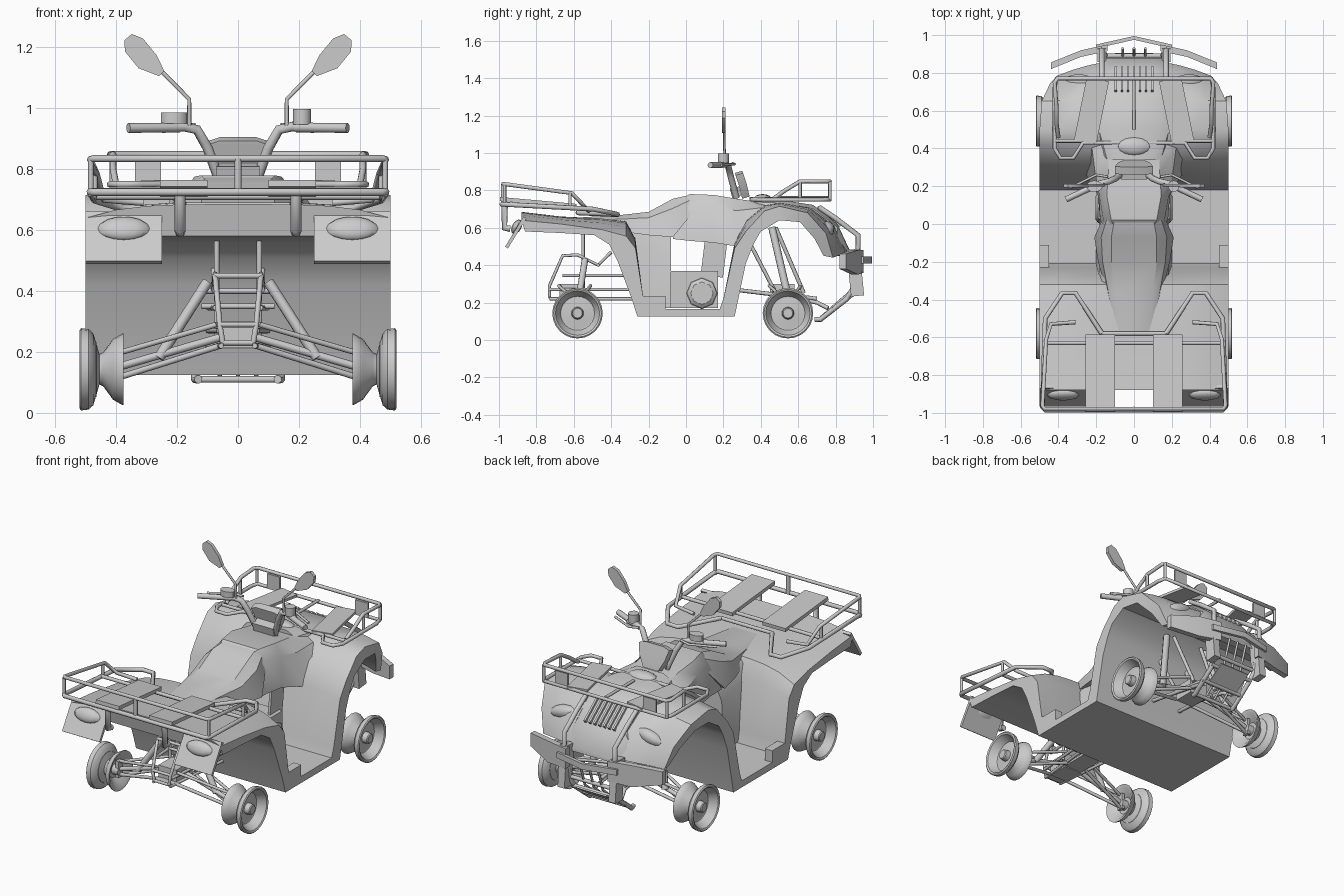
import bpy, bmesh, math
from mathutils import Vector, Matrix

if "Cube" in bpy.data.objects:
    bpy.data.objects.remove(bpy.data.objects["Cube"])


def finish(name, bm, angle=32):
    bmesh.ops.recalc_face_normals(bm, faces=bm.faces)
    me = bpy.data.meshes.new(name)
    bm.to_mesh(me)
    bm.free()
    for p in me.polygons:
        p.use_smooth = True
    me.set_sharp_from_angle(angle=math.radians(angle))
    ob = bpy.data.objects.new(name, me)
    bpy.context.collection.objects.link(ob)
    return ob


def rings(name, loops, cap=True):
    """Skin a row of closed loops of equal length."""
    bm = bmesh.new()
    vs = [[bm.verts.new(p) for p in lp] for lp in loops]
    n = len(loops[0])
    for a, b in zip(vs, vs[1:]):
        for i in range(n):
            bm.faces.new((a[i], a[(i + 1) % n], b[(i + 1) % n], b[i]))
    if cap:
        bm.faces.new(vs[0])
        bm.faces.new(vs[-1])
    return finish(name, bm)


def loft(name, stations):
    """Stations: y, top half width, bottom half width, bottom z, top z."""
    return rings(name, [[(-wb, y, zb), (-wt * .6 - wb * .4, y, zt - .25 * (zt - zb)), (-wt * .8, y, zt),
                         (wt * .8, y, zt), (wt * .6 + wb * .4, y, zt - .25 * (zt - zb)), (wb, y, zb)]
                        for y, wt, wb, zb, zt in stations])


def tube(name, pts, r=.011, closed=False, mirror=False):
    for s in ((1, -1) if mirror else (1,)):
        cu = bpy.data.curves.new(name, 'CURVE')
        cu.dimensions = '3D'
        cu.bevel_depth, cu.bevel_resolution, cu.use_fill_caps = r, 2, True
        sp = cu.splines.new('POLY')
        sp.points.add(len(pts) - 1)
        for q, p in zip(sp.points, pts):
            q.co = (p[0] * s, p[1], p[2], 1)
        sp.use_cyclic_u = closed
        bpy.context.collection.objects.link(bpy.data.objects.new(name, cu))


def box(name, c, size, rx=0, mirror=False, rz=0):
    for s in ((1, -1) if mirror else (1,)):
        bm = bmesh.new()
        m = (Matrix.Translation((c[0] * s, c[1], c[2])) @ Matrix.Rotation(rz * s, 4, 'Z')
             @ Matrix.Rotation(rx, 4, 'X') @ Matrix.Diagonal((*size, 1)))
        bmesh.ops.create_cube(bm, size=1, matrix=m)
        finish(name, bm)


def lathe(name, prof, y, z, side, n=24):
    """Spin (x, radius) points about the x axis."""
    bm = bmesh.new()
    vs = [bm.verts.new((x * side, y, z + r)) for x, r in prof]
    es = [bm.edges.new(e) for e in zip(vs, vs[1:])]
    bmesh.ops.spin(bm, geom=vs + es, cent=(0, y, z), axis=(1, 0, 0), angle=2 * math.pi, steps=n)
    bmesh.ops.remove_doubles(bm, verts=bm.verts, dist=1e-4)
    finish(name, bm)


def can(name, c, r, h):
    """Short upright round reservoir."""
    bm = bmesh.new()
    bmesh.ops.create_cone(bm, cap_ends=True, segments=14, radius1=r[0], radius2=r[0], depth=h,
                          matrix=Matrix.Translation(c) @ Matrix.Diagonal((1, r[1] / r[0], 1, 1)))
    finish(name, bm)


def ellipsoid(name, c, size, rot=(0, 0), mirror=False):
    for s in ((1, -1) if mirror else (1,)):
        bm = bmesh.new()
        m = (Matrix.Translation((c[0] * s, c[1], c[2])) @ Matrix.Rotation(rot[1] * s, 4, 'Y')
             @ Matrix.Rotation(rot[0], 4, 'X') @ Matrix.Diagonal((*size, 1)))
        bmesh.ops.create_uvsphere(bm, u_segments=12, v_segments=8, radius=1, matrix=m)
        finish(name, bm)


# Full-width body shell: upper y,z  lower y,z  crown of the upper side
shell = [(-.88, .64, -.86, .58, .045), (-.67, .62, -.67, .572, .04), (-.45, .59, -.49, .56, .06),
         (-.32, .555, -.41, .51, .08), (-.27, .49, -.365, .42, .05), (-.23, .235, -.29, .22, 0),
         (-.21, .165, -.26, .125, 0), (.18, .165, .18, .125, 0),
         (.20, .22, .26, .125, 0), (.26, .49, .32, .41, .03), (.32, .58, .36, .51, .06),
         (.42, .69, .40, .58, .03), (.50, .715, .50, .64, .02), (.66, .68, .62, .63, .03),
         (.80, .57, .74, .54, .04), (.87, .44, .82, .45, .02)]
cols = [i / 5 for i in range(-5, 6)]
loops = []
for yu, zu, yl, zl, cr in shell:
    k = max(0, (yu - .55) / .33) ** 2
    w, bow = .5 - .1 * k, .09 * k
    up = [(w * t, yu - bow * t * t, zu + cr * (1 - t ** 4)) for t in cols]
    low = [(w * t, yl - bow * t * t, zl) for t in reversed(cols)]
    loops.append(up + low)
rings("body_shell", loops)
box("footwell_curb", (.475, -.175, .19), (.05, .13, .09), 0, True)

# Centre body, seat, tank cowl and nose
loft("centre_body", [(-.6, .1, .14, .59, .645), (-.43, .14, .18, .57, .64), (-.33, .17, .2, .5, .63),
                     (-.24, .17, .2, .17, .62), (-.08, .17, .2, .17, .56)])
loft("seat", [(-.57, .1, .11, .6, .655), (-.35, .13, .15, .58, .668), (-.2, .15, .19, .56, .685),
              (-.07, .15, .21, .55, .755), (.02, .13, .17, .66, .775)])
loft("tank_cover", [(-.07, .1, .19, .54, .72), (.02, .15, .18, .53, .78), (.15, .18, .19, .52, .775),
                    (.27, .17, .26, .5, .755), (.4, .17, .3, .62, .735), (.5, .15, .25, .66, .72)])
loft("nose", [(.34, .11, .19, .66, .765), (.5, .17, .21, .68, .75), (.68, .15, .2, .64, .722),
              (.81, .14, .19, .55, .62), (.88, .12, .16, .44, .47)])
for i in range(-3, 4):
    box("grille_bar", (.032 * i, .765, .66), (.012, .16, .02), -.67)
ellipsoid("headlight", (.29, .75, .59), (.09, .045, .04), (.6, .25), True)
box("leg_shield_inner", (.15, .15, .44), (.015, .12, .2), -.12, True)

# Engine with octagonal side cover
box("engine", (0, .045, .27), (.36, .25, .2))
for s in (1, -1):
    lathe("engine_cover", [(.17, 0), (.17, .085), (.19, .08), (.205, .06), (.205, 0)], .085, .25, s, 8)

# Rear mud flaps with lamps
box("mud_flap", (.375, -.91, .575), (.25, .018, .19), -.55, True)
ellipsoid("tail_lamp", (.375, -.905, .605), (.085, .025, .042), (-.5, 0), True)

# Wheels
rim = [(.505, 0), (.505, .025), (.5, .03), (.47, .033), (.465, .09), (.49, .105), (.515, .118),
       (.52, .128), (.515, .135), (.49, .132), (.475, .118), (.462, .075), (.455, .05), (.443, .055),
       (.41, .1), (.38, .117), (.376, .117), (.38, .1), (.42, .05), (.42, .03), (.38, .028), (.38, 0)]
for y in (-.58, .545):
    for s in (1, -1):
        lathe("wheel", rim, y, .143, s)

# Suspension arms, axles and shocks
for y, name in ((-.58, "rear"), (.545, "front")):
    for d in (-.1, .07):
        tube(name + "_upper_arm", [(.38, y, .2), (.07, y + d, .29)], .009, mirror=True)
        tube(name + "_lower_arm", [(.38, y, .12), (.06, y + d, .22)], .01, mirror=True)
    tube(name + "_axle", [(.42, y, .143), (.05, y, .25)], .013, mirror=True)
    box(name + "_hub", (.388, y, .155), (.02, .04, .1), mirror=True)
    box(name + "_differential", (0, y - .03, .255), (.12, .13, .09))
tube("rear_shock", [(.26, -.58, .18), (.1, -.54, .43)], .018, mirror=True)
tube("front_shock", [(.25, .555, .19), (.14, .46, .6)], .02, mirror=True)

# Rear and front frame tubes
for z in (.22, .27, .345):
    tube("rear_frame_rail", [(.055 + (z - .22) * .15, -.73 if z < .3 else -.66, z), (.1, -.28, z)], .009, mirror=True)
tube("rear_frame_hoop", [(.05, -.73, .23), (.06, -.73, .29), (.075, -.66, .45), (.075, -.58, .455),
                         (.08, -.47, .4), (.08, -.4, .47)], .009, mirror=True)
tube("rear_frame_post", [(.07, -.55, .25), (.07, -.55, .57)], .009, mirror=True)
for y, z, w in ((-.73, .23, .05), (-.73, .29, .06), (-.66, .45, .075), (-.47, .4, .11), (-.55, .35, .12)):
    tube("frame_cross_tube", [(-w, y, z), (w, y, z)], .009)
box("rear_frame_plate", (0, -.49, .222), (.12, .46, .014))
tube("front_frame_strut", [(.1, .34, .52), (.08, .48, .25), (.08, .7, .22)], .011, mirror=True)
tube("front_frame_brace", [(.1, .48, .6), (.08, .63, .25)], .011, mirror=True)
tube("front_frame_rail", [(.1, .25, .27), (.08, .5, .24), (.08, .7, .2), (.1, .76, .17)], .011, mirror=True)

# Front bumper: uprights, skid, wings and pointed bar
tube("bumper_upright", [(.17, .71, .71), (.17, .8, .65), (.17, .92, .56), (.17, .92, .45), (.15, .89, .27),
                        (.14, .86, .22), (.14, .72, .11), (.13, .69, .11)], .014, mirror=True)
tube("skid_bar", [(-.14, .71, .11), (.14, .71, .11)], .011)
for y, z in ((.79, .165), (.87, .23), (.89, .29)):
    tube("bumper_cross_bar", [(-.15, y, z), (.15, y, z)], .012)
plan = [(-.2, .93), (0, .975), (.2, .93)]
rings("bumper_bar", [[(x, y, .41), (x, y + .02, .41), (x, y + .02, .445), (x, y, .445)] for x, y in plan])
for s in (1, -1):
    rings("bumper_wing", [[(x * s, y, a), (x * s, y + .035, a), (x * s, y + .035, b), (x * s, y, b)]
                          for x, y, a, b in ((.14, .915, .36, .48), (.28, .885, .35, .48), (.44, .82, .38, .46))])
box("bumper_upright_guard", (.17, .905, .36), (.045, .07, .25), .1, True)
box("bumper_skid_plate", (0, .84, .2), (.2, .15, .01), .6)
for x in (-.06, 0, .06):
    tube("lower_basket_bar", [(x, .93, .41), (x, .88, .26), (x, .72, .12)], .007)

# Rear rack
tube("rear_rack_top_rail", [(x * s, y, z) for s, seq in ((-1, 1), (1, -1)) for x, y, z in
     [(.31, -.52, .69), (.44, -.53, .7), (.465, -.61, .785), (.485, -.96, .832), (.475, -.978, .835)][::seq]], .011)
low = [(.47, -.985, .725), (.485, -.97, .725), (.47, -.5, .7), (.38, -.365, .672), (.31, -.365, .67), (.17, -.58, .68)]
tube("rear_rack_base", [(-x, y, z) for x, y, z in low[::-1]] + low, .013)
tube("rear_rack_cross_tube", [(-.47, -.63, .71), (.47, -.63, .71)], .011)
tube("rear_rack_front_tube", [(-.17, -.58, .68), (.17, -.58, .68)], .011)
for x, y, z in ((.47, -.62, .785), (.483, -.97, .832)):
    tube("rear_rack_post", [(x, y, .71), (x, y, z)], .009, mirror=True)
tube("rear_rack_post_mid", [(0, -.978, .72), (0, -.978, .835)], .012)
box("rear_rack_slat", (.178, -.79, .735), (.155, .41, .022), -.09, True)
tube("rear_rack_leg", [(.19, -.97, .73), (.19, -.97, .6), (.19, -.94, .595)], .018, mirror=True)

# Front rack
tube("front_rack_top_rail", [(x * s, y, z) for s, seq in ((-1, 1), (1, -1)) for x, y, z in
     [(.4, .46, .75), (.41, .53, .8), (.41, .61, .848), (.42, .75, .848), (.405, .77, .848)][::seq]], .011)
tube("front_rack_base", [(-.41, .77, .75), (.41, .77, .75), (.42, .72, .75), (.42, .4, .75), (.39, .35, .75),
                         (.32, .35, .75), (.27, .43, .75), (-.27, .43, .75), (-.32, .35, .75),
                         (-.39, .35, .75), (-.42, .4, .75), (-.42, .72, .75)], .011, True)
tube("front_rack_cross_tube", [(.27, .44, .75), (.42, .44, .75)], .01, mirror=True)
for y in (.61, .77):
    tube("front_rack_post", [(.412, y, .75), (.412, y, .848)], .009, mirror=True)
tube("front_rack_spine", [(0, .77, .76), (0, .5, .76)], .009)
box("front_rack_post_plate", (.295, .765, .79), (.085, .012, .09), 0, True)
box("front_rack_slat", (.225, .6, .757), (.12, .34, .016), 0, True, .2)

# Handlebar, controls, instrument pod and mirrors
tube("handlebar", [(.06, .27, .76), (.1, .24, .87), (.135, .225, .93), (.18, .215, .94), (.25, .19, .935)], .017, mirror=True)
tube("grip", [(.19, .21, .937), (.36, .13, .935)], .016, mirror=True)
tube("brake_lever", [(.14, .25, .945), (.2, .26, .94), (.34, .19, .935)], .007, mirror=True)
can("brake_reservoir", (-.21, .2, .968), (.043, .03), .035)
can("throttle_housing", (.21, .2, .972), (.03, .03), .05)
rings("instrument_pod", [[(-a, y, z), (a, y, z), (a, y + .04, z + .012), (-a, y + .04, z + .012)]
                         for a, y, z in ((.05, .3, .755), (.085, .285, .82), (.1, .265, .88), (.06, .262, .893))])
box("steering_clamp", (0, .265, .79), (.14, .05, .05), .25)
ellipsoid("dash_pod", (0, .41, .75), (.09, .05, .03))
tube("mirror_stalk", [(.16, .21, .94), (.16, .205, 1.03), (.26, .205, 1.13)], .007, mirror=True)
for s in (1, -1):
    ax, pr = Vector((.7 * s, 0, .72)), Vector((-.72 * s, 0, .7))
    shape = [(-.085, -.012), (-.02, -.042), (.05, -.036), (.078, -.012), (.076, .02), (.04, .036), (-.03, .03), (-.085, .012)]
    pts = [Vector((.31 * s, .2, 1.175)) + ax * u + pr * v for u, v in shape]
    rings("mirror", [[p + Vector((0, d, 0)) for p in pts] for d in (-.008, .012)])
